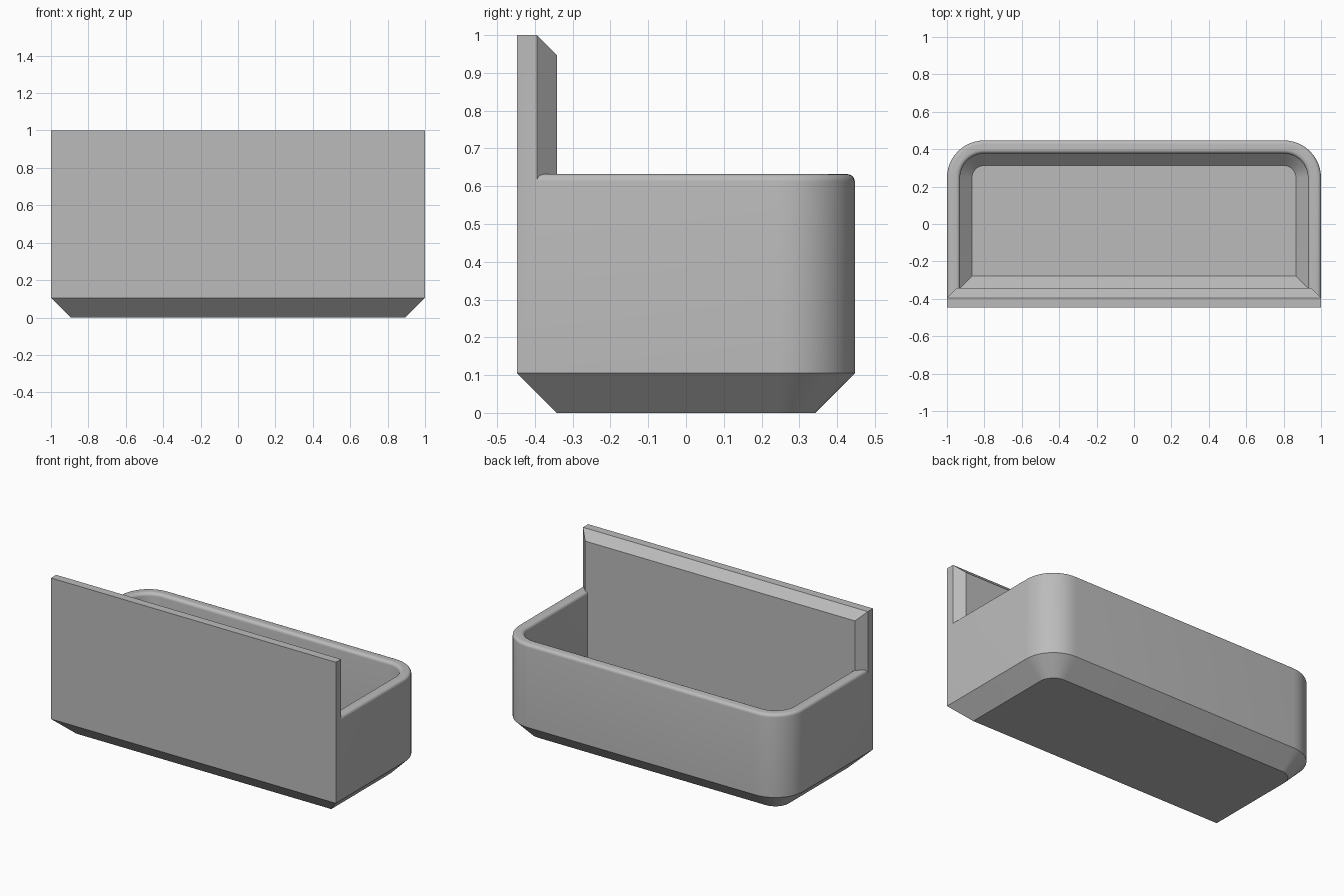
import bpy, bmesh, math

if "Cube" in bpy.data.objects:
    bpy.data.objects.remove(bpy.data.objects["Cube"], do_unlink=True)

HALF_W, HALF_D = 1.0, 0.447
CORNER, WALL, BACKING, CHAMFER = 0.2, 0.07, 0.105, 0.105
RIM_Z, FILLET, FLOOR = 0.632, 0.02, 0.07
INNER = CHAMFER + WALL * (math.sqrt(2) - 1)   # outline inset at the floor edge

grey = bpy.data.materials.new("plain grey")
grey.use_nodes = True
colour = (0.5, 0.5, 0.5, 1)
grey.diffuse_color = colour
grey.node_tree.nodes["Principled BSDF"].inputs["Base Color"].default_value = colour


def outline(z, inset, front):
    """Square front corners, rounded back corners."""
    w, d, r = HALF_W - inset, HALF_D - inset, CORNER - inset
    pts = [(-w, -HALF_D + front, z), (w, -HALF_D + front, z)]
    for side, start in ((1, 0), (-1, 90)):
        for i in range(13):
            a = math.radians(start + i * 7.5)
            pts.append((side * (w - r) + r * math.cos(a), d - r + r * math.sin(a), z))
    return pts


def loft(name, rings):
    bm = bmesh.new()
    loops = [[bm.verts.new(p) for p in ring] for ring in rings]
    for a, b in zip(loops, loops[1:]):
        for i in range(len(a)):
            j = (i + 1) % len(a)
            bm.faces.new((a[i], a[j], b[j], b[i]))
    bm.faces.new(loops[0][::-1])
    bm.faces.new(loops[-1])
    bmesh.ops.recalc_face_normals(bm, faces=bm.faces)
    mesh = bpy.data.meshes.new(name)
    bm.to_mesh(mesh)
    bm.free()
    mesh.materials.append(grey)
    obj = bpy.data.objects.new(name, mesh)
    bpy.context.collection.objects.link(obj)
    return obj


# Bin: bevelled base, upright wall, rounded rim, then down inside to the floor
rings = [outline(0, CHAMFER, CHAMFER), outline(CHAMFER, 0, 0)]
for i in range(6):
    a = math.radians(i * 18)
    inset = FILLET * (1 - math.cos(a))
    rings.append(outline(RIM_Z - FILLET * (1 - math.sin(a)), inset, inset))
for i in range(6):
    a = math.radians(90 - i * 18)
    back = FILLET * (1 - math.cos(a))
    rings.append(outline(RIM_Z - FILLET * (1 - math.sin(a)), WALL - back, BACKING - back))
rings.append(outline(FLOOR + INNER - WALL, WALL, BACKING))
rings.append(outline(FLOOR, INNER, BACKING + INNER - WALL))
bin_body = loft("storage_bin", rings)

# Tall front panel with its rear top and side edges bevelled
def panel_ring(y, cut):
    w, top = HALF_W - cut, 1 - cut
    return [(-w, y, 0.3), (w, y, 0.3), (w, y, top), (-w, y, top)]

y0 = -HALF_D
panel = loft("front_panel", [panel_ring(y0, 0), panel_ring(y0 + 0.052, 0),
                             panel_ring(y0 + BACKING, BACKING - 0.052)])

# Fuse the panel into the bin
join = bin_body.modifiers.new("join_panel", "BOOLEAN")
join.operation, join.solver, join.object = "UNION", "EXACT", panel
bpy.context.view_layer.objects.active = bin_body
bin_body.select_set(True)
bpy.ops.object.modifier_apply(modifier=join.name)
bpy.data.objects.remove(panel, do_unlink=True)

# Merge the flat pieces left by the join
bm = bmesh.new()
bm.from_mesh(bin_body.data)
bmesh.ops.remove_doubles(bm, verts=bm.verts, dist=0.0001)
bmesh.ops.dissolve_limit(bm, angle_limit=math.radians(0.5), verts=bm.verts, edges=bm.edges)
bm.to_mesh(bin_body.data)
bm.free()
bpy.ops.object.shade_smooth_by_angle(angle=math.radians(30))
